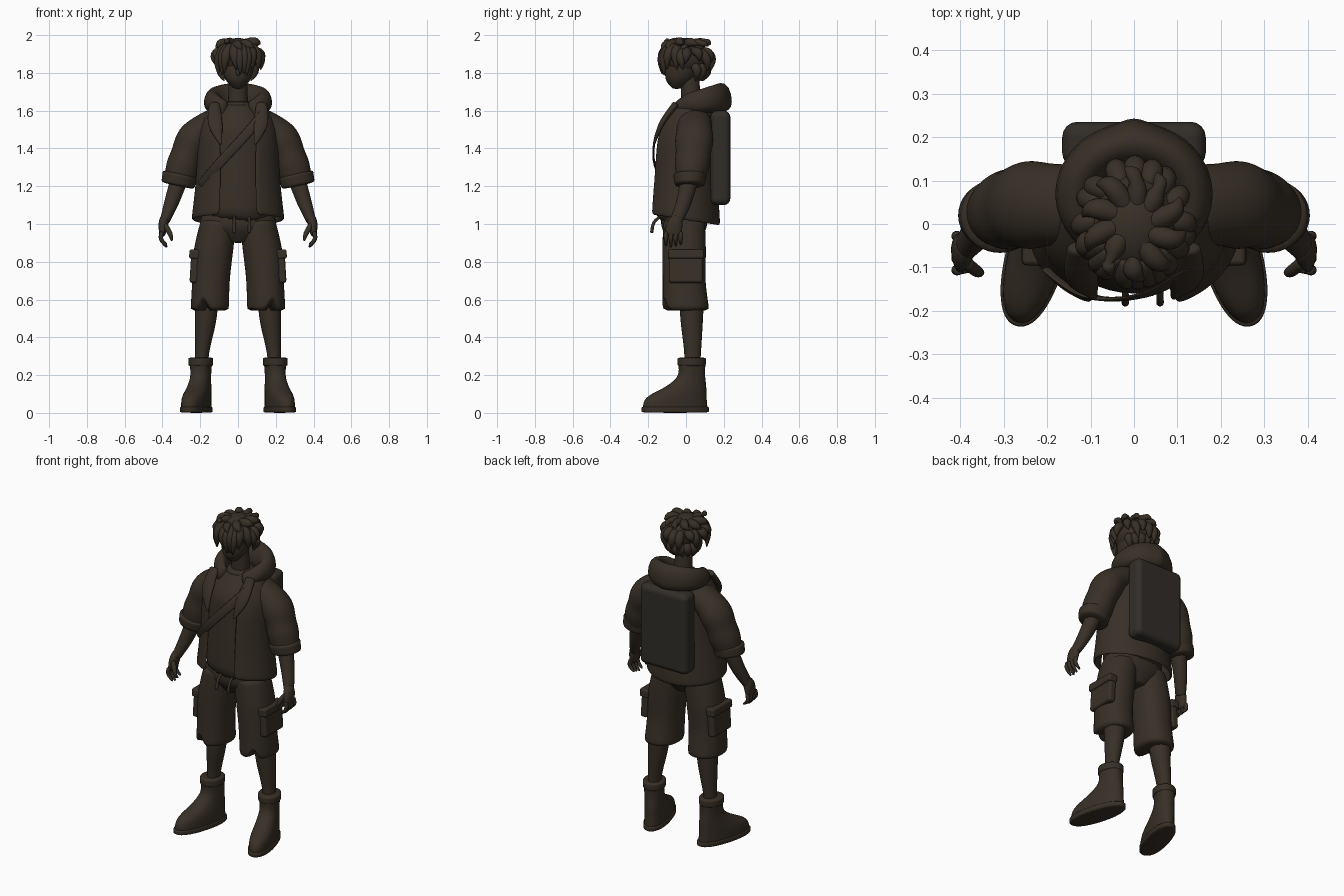
import bpy, bmesh, math, random
from mathutils import Vector

random.seed(4)
default_cube = bpy.data.objects.get("Cube")
if default_cube:
    bpy.data.objects.remove(default_cube, do_unlink=True)


def material(name, colour):
    mat = bpy.data.materials.new(name)
    mat.use_nodes = True
    mat.diffuse_color = (*colour, 1)
    mat.node_tree.nodes["Principled BSDF"].inputs["Base Color"].default_value = (*colour, 1)
    return mat


brown = material("dark brown", (.039, .029, .02))
charcoal = material("pack charcoal", (.031, .026, .021))


def finish(name, bm, mat=brown, subdivide=True, thickness=0):
    bmesh.ops.recalc_face_normals(bm, faces=bm.faces[:])
    mesh = bpy.data.meshes.new(name)
    bm.to_mesh(mesh)
    bm.free()
    for face in mesh.polygons:
        face.use_smooth = True
    mesh.materials.append(mat)
    part = bpy.data.objects.new(name, mesh)
    bpy.context.collection.objects.link(part)
    if thickness:
        solid = part.modifiers.new("thickness", 'SOLIDIFY')
        solid.thickness, solid.offset = thickness, 0
    if subdivide:
        smooth = part.modifiers.new("smooth", 'SUBSURF')
        smooth.levels = smooth.render_levels = 1
    return part


def sample(values, f):
    """Smooth curve through evenly spaced values."""
    last = len(values) - 1
    i = min(int(f * last), last - 1)
    t = f * last - i
    a, b, c, d = (values[max(0, min(last, k))] for k in range(i - 1, i + 3))
    return b + ((c - a) + ((a * 2 - b * 5 + c * 4 - d) + (b * 3 - a - c * 3 + d) * t) * t) * t / 2


def skin(name, path, widths, depths=None, side=1, steps=12, sides=20, upright=False,
         power=1, gap=None, shape=None, fold=0, thickness=0):
    """Skin a path with ellipses; gap opens the front, shape edits each point."""
    bm = bmesh.new()
    path = [Vector(p) for p in path]
    depths = depths or widths
    rows = []
    for step in range(steps + 1):
        f = step / steps
        centre = sample(path, f)
        along = sample(path, min(1, f + .02)) - sample(path, max(0, f - .02))
        if upright:
            along = Vector((0, 0, 1))
        across = Vector((0, 1, 0)).cross(along).normalized()
        outward = along.normalized().cross(across)
        swell = 1 + fold * math.sin(f * math.tau * 3)
        opening = sample(gap, f) if gap else 0
        row = []
        for k in range(sides):
            turn = k / (sides - 1 if gap else sides)
            angle = opening - math.pi / 2 + (math.tau - 2 * opening) * turn
            c, s = math.cos(angle), math.sin(angle)
            p = (centre + across * math.copysign(abs(c) ** power, c) * sample(widths, f) * swell
                 + outward * math.copysign(abs(s) ** power, s) * sample(depths, f) * swell)
            p = shape(p) if shape else p
            row.append(bm.verts.new((p.x * side, p.y, p.z)))
        rows.append(row)
    for low, high in zip(rows, rows[1:]):
        for k in range(sides - 1 if gap else sides):
            j = (k + 1) % sides
            bm.faces.new((low[k], low[j], high[j], high[k]))
    if not gap:
        bm.faces.new(rows[0])
        bm.faces.new(rows[-1])
    return finish(name, bm, thickness=thickness)


def ball(name, centre, radii):
    bm = bmesh.new()
    bmesh.ops.create_uvsphere(bm, u_segments=24, v_segments=14, radius=1)
    bmesh.ops.scale(bm, vec=radii, verts=bm.verts)
    finish(name, bm, subdivide=False).location = centre


def box(name, centre, size, rounding, tilt=0, mat=brown):
    bm = bmesh.new()
    bmesh.ops.create_cube(bm, size=1)
    bmesh.ops.scale(bm, vec=size, verts=bm.verts)
    part = finish(name, bm, mat, subdivide=False)
    part.location, part.rotation_euler.y = centre, tilt
    bevel = part.modifiers.new("round", 'BEVEL')
    bevel.width, bevel.segments, bevel.harden_normals = rounding, 4, True


# Head, neck and nose
skin("head", [(0, -.05, 1.715), (0, -.03, 1.77), (0, 0, 1.87), (0, 0, 1.96)],
     [.02, .07, .085, .03], [.02, .08, .1, .04], upright=True)
skin("neck", [(0, .03, 1.6), (0, .02, 1.8)], [.055, .048], upright=True)
ball("nose", (0, -.1, 1.8), (.012, .018, .02))

# Hair: rounded cap with pointed locks
ball("hair_cap", (0, 0, 1.885), (.105, .12, .1))


def lock(name, angle, turn, root, tip, width=.03):
    """A pointed lock from root to tip, each a (radius, height) pair."""
    middle = ((root[0] + tip[0]) / 2 + .025, (root[1] + tip[1]) / 2 + .015)
    points = []
    for step, (radius, height) in enumerate((root, middle, tip)):
        a = angle + turn * step / 2
        points.append((math.cos(a) * radius, math.sin(a) * radius * 1.1, height))
    skin(name, points, [width * .7, width, width * .05], steps=5, sides=8)


for i in range(9):
    lock("bang", -2.6 + i * .26, random.uniform(-.2, .2), (.07, 1.95), (.115, random.uniform(1.78, 1.82)))
for i in range(11):
    lock("side_lock", -.3 + i * .37, random.uniform(-.3, .3), (.08, 1.92), (.12, random.uniform(1.8, 1.87)))
for i in range(7):
    lock("nape_lock", .5 + i * .35, .1, (.08, 1.84), (.08, 1.755))
for i in range(10):
    lock("crown_lock", i * .63, .5, (.02, 1.95), (.12, random.uniform(1.92, 1.97)))


# Shirt with its hem dipping on one side, and a neckband
def dip_front(p):
    low = p.z < 1.02 and p.y < -.1 and p.x > .02
    return p - Vector((0, 0, .03 if low else 0))


skin("shirt", [(0, -.01, 1.01), (0, -.01, 1.4), (0, 0, 1.53), (0, .03, 1.65)],
     [.185, .18, .16, .07], [.155, .14, .13, .07], upright=True, shape=dip_front)
skin("neckband", [(0, .025, 1.62), (0, .025, 1.65)], [.085, .075], steps=3, upright=True)


# Jacket, open at the front, with its hem lower at the back
def drop_back(p):
    return p - Vector((0, 0, .16 * p.y * max(0, min(1, (1.2 - p.z) * 6))))


skin("jacket", [(0, -.01, 1.02), (0, -.01, 1.25), (0, 0, 1.5), (0, .035, 1.65)],
     [.24, .215, .2, .13], [.185, .17, .155, .1], sides=34, upright=True,
     gap=[.42, .44, .5, .75], shape=drop_back, thickness=.014)

# Hood: a fat roll round the neck, tilted forward and pointed behind
bm = bmesh.new()
rolls = []
for k in range(33):
    around = -math.pi / 2 + .5 + (math.tau - 1) * k / 32
    roll = []
    for m in range(8):
        c, s = math.cos(m * math.pi / 4), math.sin(m * math.pi / 4)
        x = (.138 + .048 * c) * math.cos(around)
        y = .055 + .015 * c + (.125 + .045 * c) * math.sin(around)
        z = 1.64 + .055 * s + .35 * y * max(0, s) + .45 * min(0, y)
        point = max(0, .04 - abs(x)) * .3 if y > .2 else 0
        roll.append(bm.verts.new((x, y + point, z)))
    rolls.append(roll)
for a, b in zip(rolls, rolls[1:]):
    for m in range(8):
        n = (m + 1) % 8
        bm.faces.new((a[m], a[n], b[n], b[m]))
bm.faces.new(rolls[0])
bm.faces.new(rolls[-1])
finish("hood", bm)

# Strap across the chest, and the backpack
skin("chest_strap", [(.14, -.1, 1.59), (.03, -.162, 1.46), (-.1, -.168, 1.32), (-.2, -.1, 1.2)],
     [.028, .028], [.006, .006], sides=8)
box("backpack", (0, .182, 1.35), (.33, .106, .5), .035, mat=charcoal)

for s, side in ((1, "left_"), (-1, "right_")):
    # Lapel, folded sleeve and cuff
    skin(side + "lapel", [(.125, -.05, 1.64), (.12, -.13, 1.53), (.09, -.17, 1.42)],
         [.03, .04, .006], [.02, .015, .006], s, sides=10)
    skin(side + "sleeve", [(.1, .04, 1.55), (.22, .045, 1.47), (.28, .035, 1.34), (.315, .02, 1.21)],
         [.07, .088, .088, .085], [.09, .1, .094, .075], s, steps=18, fold=.03)
    skin(side + "cuff", [(.305, .02, 1.27), (.32, .02, 1.2)], [.095, .09], [.09, .08], s, steps=4)

    # Forearm and hand
    skin(side + "forearm", [(.3, .025, 1.27), (.35, -.01, 1.12), (.39, -.055, 1.01)],
         [.05, .04, .026], [.052, .042, .034], s, sides=14)
    skin(side + "palm", [(.385, -.045, 1.04), (.395, -.06, 1), (.402, -.07, .935)],
         [.024, .027, .015], [.026, .044, .045], s, steps=6, sides=14)
    for i in range(4):
        y = -.106 + i * .026
        skin(side + "finger", [(.402, y, .96), (.408, y, .92), (.375, y, .875 + .007 * abs(i - 1))],
             [.013, .013, .006], side=s, steps=6, sides=8)
    skin(side + "thumb", [(.39, -.085, 1), (.36, -.11, .95), (.35, -.11, .91)],
         [.016, .015, .006], side=s, steps=6, sides=8)

    # Shorts leg with a torn hem, and a cargo pocket with a flap
    def tear(p):
        torn = p.y < -.05 and .16 < p.x < .215
        return p + Vector((0, 0, max(0, .64 - p.z) * .7 if torn else 0))

    skin(side + "shorts_leg", [(.1, -.01, 1.03), (.13, -.01, .86), (.143, -.01, .7), (.15, 0, .535)],
         [.095, .105, .1, .102], [.11, .116, .114, .125], s, sides=28, upright=True,
         power=.9, shape=tear)
    box(side + "cargo_pocket", (s * .229, 0, .77), (.046, .18, .165), .015, -s * .06)
    box(side + "pocket_flap", (s * .229, 0, .84), (.058, .19, .05), .012, -s * .06)

    # Leg, then boot, boot cuff and sole turned outward
    skin(side + "leg", [(.165, .03, .68), (.17, .03, .5), (.19, .035, .32), (.195, .03, .2)],
         [.065, .058, .038, .036], [.07, .061, .045, .042], s, upright=True)
    footwear = [
        skin(side + "boot", [(0, -.09, .01), (0, -.085, .08), (0, -.03, .14), (0, 0, .2), (0, 0, .28)],
             [.065, .065, .058, .053, .06], [.18, .168, .11, .073, .075], upright=True, power=.9),
        skin(side + "boot_cuff", [(0, 0, .245), (0, 0, .295)], [.065, .066], [.077, .078],
             steps=4, upright=True),
        skin(side + "sole", [(0, -.09, 0), (0, -.09, .035)], [.07, .07], [.186, .186],
             steps=4, sides=28, upright=True, power=.9)]
    for part in footwear:
        part.location = (s * .197, .03, 0)
        part.rotation_euler.z = s * .27

# Shorts seat and drawstrings
skin("shorts_seat", [(0, -.01, 1.06), (0, -.01, .98), (0, -.01, .9)],
     [.185, .2, .06], [.12, .12, .07], upright=True)
for x in (-.02, .06):
    skin("drawstring", [(x, -.12, 1.05), (x, -.17, 1.01), (x, -.182, .95)],
         [.008, .009, .01], steps=6, sides=8)
